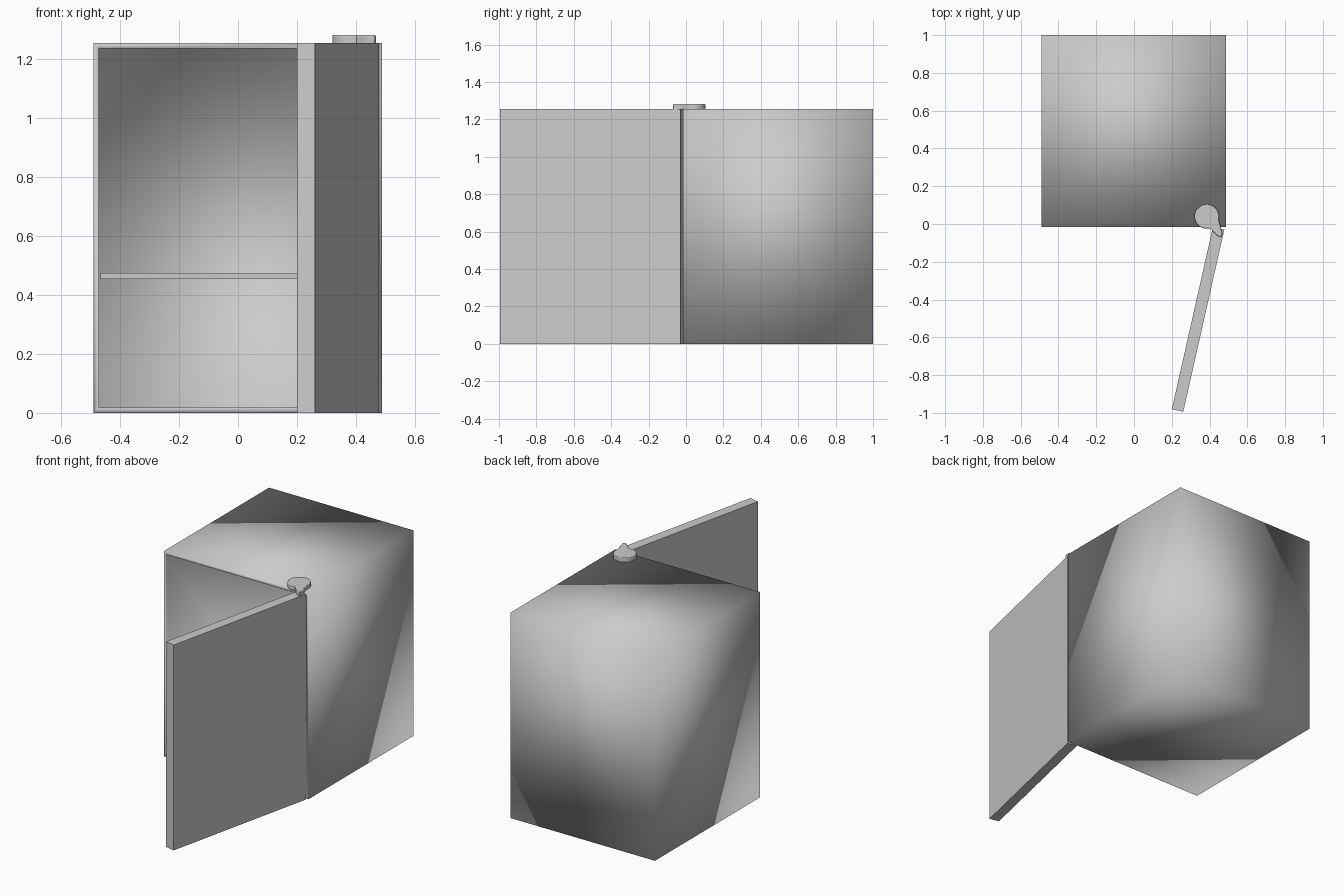
import bpy, bmesh, math
from mathutils import Matrix, Vector

old = bpy.data.objects.get("Cube")
if old:
    bpy.data.objects.remove(old, do_unlink=True)

# One plain grey for everything
grey = bpy.data.materials.new("light grey")
grey.use_nodes = True
colour = (0.6, 0.6, 0.6, 1)
grey.diffuse_color = colour
grey.node_tree.nodes["Principled BSDF"].inputs["Base Color"].default_value = colour


def finish(bm, name, smooth=False):
    """Turn a bmesh into a named object."""
    bmesh.ops.recalc_face_normals(bm, faces=bm.faces)
    for f in bm.faces:
        f.smooth = smooth
    mesh = bpy.data.meshes.new(name)
    bm.to_mesh(mesh)
    bm.free()
    mesh.materials.append(grey)
    obj = bpy.data.objects.new(name, mesh)
    bpy.context.collection.objects.link(obj)
    return obj


def box(lo, hi):
    """Box bmesh between two corners."""
    lo, hi = Vector(lo), Vector(hi)
    bm = bmesh.new()
    bmesh.ops.create_cube(bm, size=1)
    bmesh.ops.scale(bm, vec=hi - lo, verts=bm.verts)
    bmesh.ops.translate(bm, vec=(lo + hi) / 2, verts=bm.verts)
    return bm


HEIGHT = 1.255
WALL = 0.025

# Cabinet: box with its front face inset and pushed back into a hollow
bm = box((-0.49, -0.015, 0), (0.488, 1, HEIGHT))
front = min(bm.faces, key=lambda f: f.calc_center_median().y)
bmesh.ops.inset_region(bm, faces=[front], thickness=WALL)
hollow = bmesh.ops.extrude_face_region(bm, geom=[front])
bmesh.ops.delete(bm, geom=[front], context='FACES_ONLY')
verts = [g for g in hollow["geom"] if isinstance(g, bmesh.types.BMVert)]
bmesh.ops.translate(bm, vec=(0, 1.015 - WALL, 0), verts=verts)
finish(bm, "cabinet", smooth=True)

# Shelf across the hollow
finish(box((-0.466, 0.01, 0.455), (0.464, 0.976, 0.475)), "shelf")

# Door: slab swung wide open about the front left corner
bm = box((-0.062, -0.988, 0), (0, 0, HEIGHT))
swing = Matrix.Translation((0.478, -0.03, 0)) @ Matrix.Rotation(math.radians(-12.7), 4, 'Z')
bmesh.ops.transform(bm, matrix=swing, verts=bm.verts)
finish(bm, "door")

# Hinge cap: round plate with a short tail reaching over the door
outline = []
for i in range(25):
    a = math.radians(-15 + i * 300 / 24)
    outline.append((0.385 + 0.065 * math.cos(a), 0.04 + 0.065 * math.sin(a)))
outline += [(0.425, -0.047), (0.445, -0.064), (0.462, -0.07), (0.468, -0.05), (0.457, -0.01)]
bm = bmesh.new()
base = bm.faces.new([bm.verts.new((x, y, 1.252)) for x, y in outline])
top = bmesh.ops.extrude_face_region(bm, geom=[base])
bmesh.ops.translate(bm, vec=(0, 0, 0.03),
                    verts=[g for g in top["geom"] if isinstance(g, bmesh.types.BMVert)])
cap = finish(bm, "hinge_cap")
bevel = cap.modifiers.new("soft_rim", 'BEVEL')
bevel.width = 0.004
bevel.segments = 2
bevel.angle_limit = math.radians(60)
bpy.context.view_layer.objects.active = cap
cap.select_set(True)
bpy.ops.object.shade_smooth_by_angle(angle=math.radians(40))
